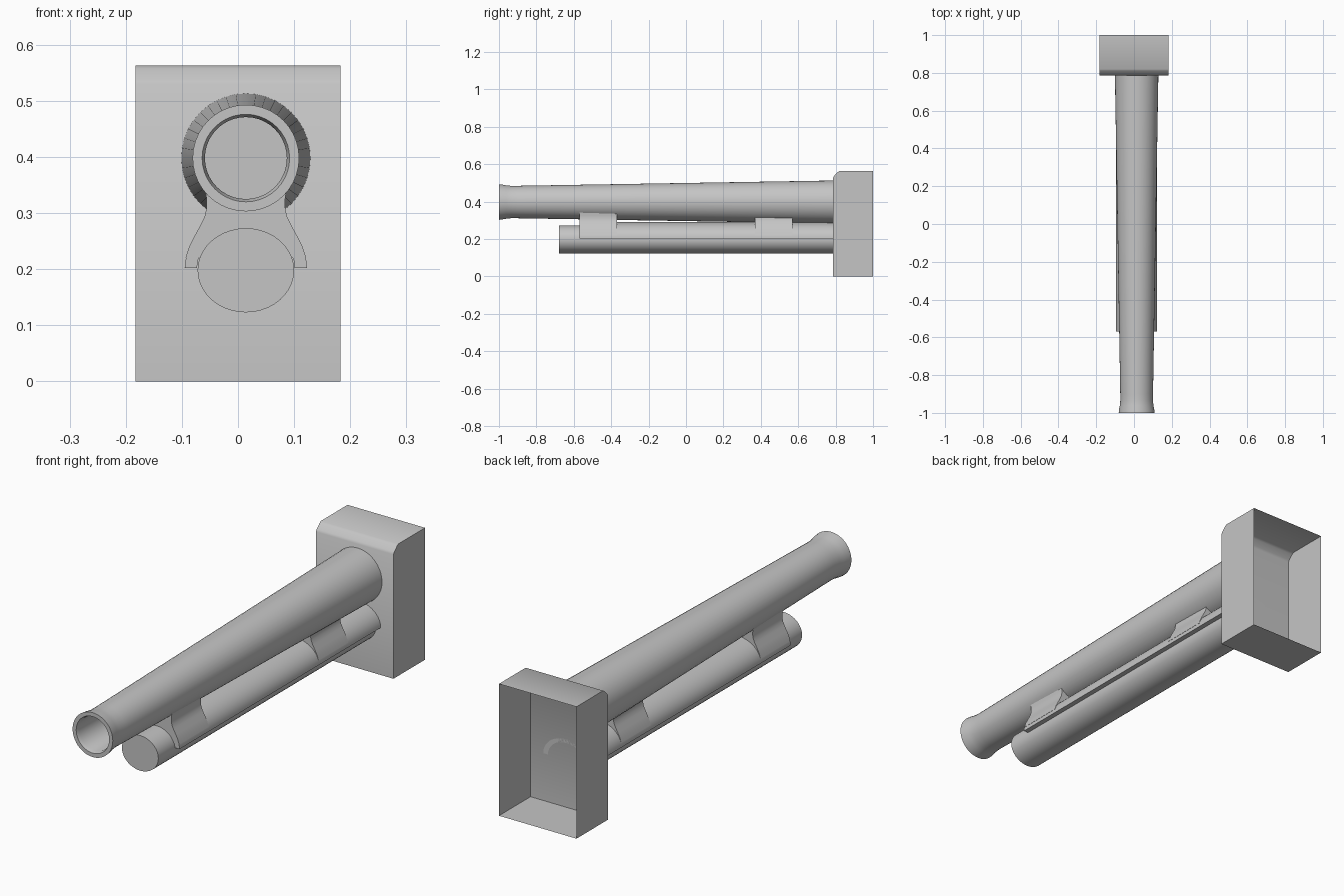
import bpy, bmesh, math

if "Cube" in bpy.data.objects:
    bpy.data.objects.remove(bpy.data.objects["Cube"])

CX = 0.014           # shared axis offset of both tubes
PLATE_Y = 0.787      # front wall of the housing
SEG = 40

grey = bpy.data.materials.new("gunmetal grey")
grey.diffuse_color = (0.56, 0.56, 0.56, 1)
grey.use_nodes = True
grey.node_tree.nodes["Principled BSDF"].inputs["Base Color"].default_value = grey.diffuse_color


def finish(name, bm, angle=35):
    bmesh.ops.recalc_face_normals(bm, faces=bm.faces)
    mesh = bpy.data.meshes.new(name)
    bm.to_mesh(mesh)
    bm.free()
    mesh.materials.append(grey)
    ob = bpy.data.objects.new(name, mesh)
    bpy.context.collection.objects.link(ob)
    bpy.ops.object.select_all(action='DESELECT')
    ob.select_set(True)
    bpy.context.view_layer.objects.active = ob
    bpy.ops.object.shade_smooth_by_angle(angle=math.radians(angle))
    return ob


def tube(name, cz, stations, cap_first=False, cap_last=False):
    """Loft elliptical rings (y, rx, rz) along y."""
    bm = bmesh.new()
    rings = []
    for y, rx, rz in stations:
        rings.append([bm.verts.new((CX + rx * math.cos(2 * math.pi * i / SEG), y,
                                    cz + rz * math.sin(2 * math.pi * i / SEG)))
                      for i in range(SEG)])
    for a, b in zip(rings, rings[1:]):
        for i in range(SEG):
            j = (i + 1) % SEG
            bm.faces.new((a[i], a[j], b[j], b[i]))
    if cap_first:
        bm.faces.new(rings[0])
    if cap_last:
        bm.faces.new(rings[-1])
    return finish(name, bm)


def extrude_xz(name, outline, y0, y1):
    """Solid prism of an x-z outline between two y positions."""
    bm = bmesh.new()
    face = bm.faces.new([bm.verts.new((CX + x, y0, z)) for x, z in outline])
    geom = bmesh.ops.extrude_face_region(bm, geom=[face])["geom"]
    bmesh.ops.translate(bm, vec=(0, y1 - y0, 0),
                        verts=[g for g in geom if isinstance(g, bmesh.types.BMVert)])
    return finish(name, bm)


# barrel: bore floor, bore wall, muzzle lip, flare, long taper
tube("barrel", 0.398, [(y, r, r) for y, r in (
    (-0.65, 0.073), (-0.985, 0.073), (-1.0, 0.078), (-1.0, 0.095), (-0.985, 0.0935),
    (-0.96, 0.089), (-0.935, 0.0865), (-0.9, 0.0867), (PLATE_Y, 0.115))], cap_first=True)

# recoil cylinder below the barrel
tube("recoil_cylinder", 0.198, [(-0.68, 0.086, 0.075), (PLATE_Y, 0.086, 0.075)],
     cap_first=True)

# half sleeve over the recoil cylinder
N = 24
arc = [(math.cos(math.pi * i / N), math.sin(math.pi * i / N)) for i in range(N + 1)]
sleeve = [(0.109 * c, 0.202 + 0.088 * s) for c, s in arc]
sleeve += [(0.087 * c, 0.202 + 0.072 * s) for c, s in reversed(arc)]
extrude_xz("cradle_sleeve", sleeve, -0.57, PLATE_Y)

# flared saddles joining sleeve and barrel
for name, y0, y1, top in (("front_saddle", -0.57, -0.37, (0.073, 0.345)),
                          ("rear_saddle", 0.37, 0.57, (0.082, 0.337))):
    half = [(0.1075, 0.22), (0.101, 0.24), (0.091, 0.26), (0.08, 0.28),
            (0.073, 0.295), (0.07, 0.31), (0.07, 0.325), top]
    extrude_xz(name, half + [(-x, z) for x, z in reversed(half)], y0, y1)

# hollow housing, open at the back, with a bevelled upper front edge
side = [(1.0, 0.0), (PLATE_Y, 0.0), (PLATE_Y, 0.53), (0.793, 0.539),
        (0.811, 0.557), (0.82, 0.563), (1.0, 0.563)]
bm = bmesh.new()
left, right = ([bm.verts.new((x, y, z)) for y, z in side] for x in (-0.183, 0.183))
for i in range(len(side) - 1):
    bm.faces.new((left[i], left[i + 1], right[i + 1], right[i]))
bm.faces.new(left)
bm.faces.new(right)
finish("housing", bm)
